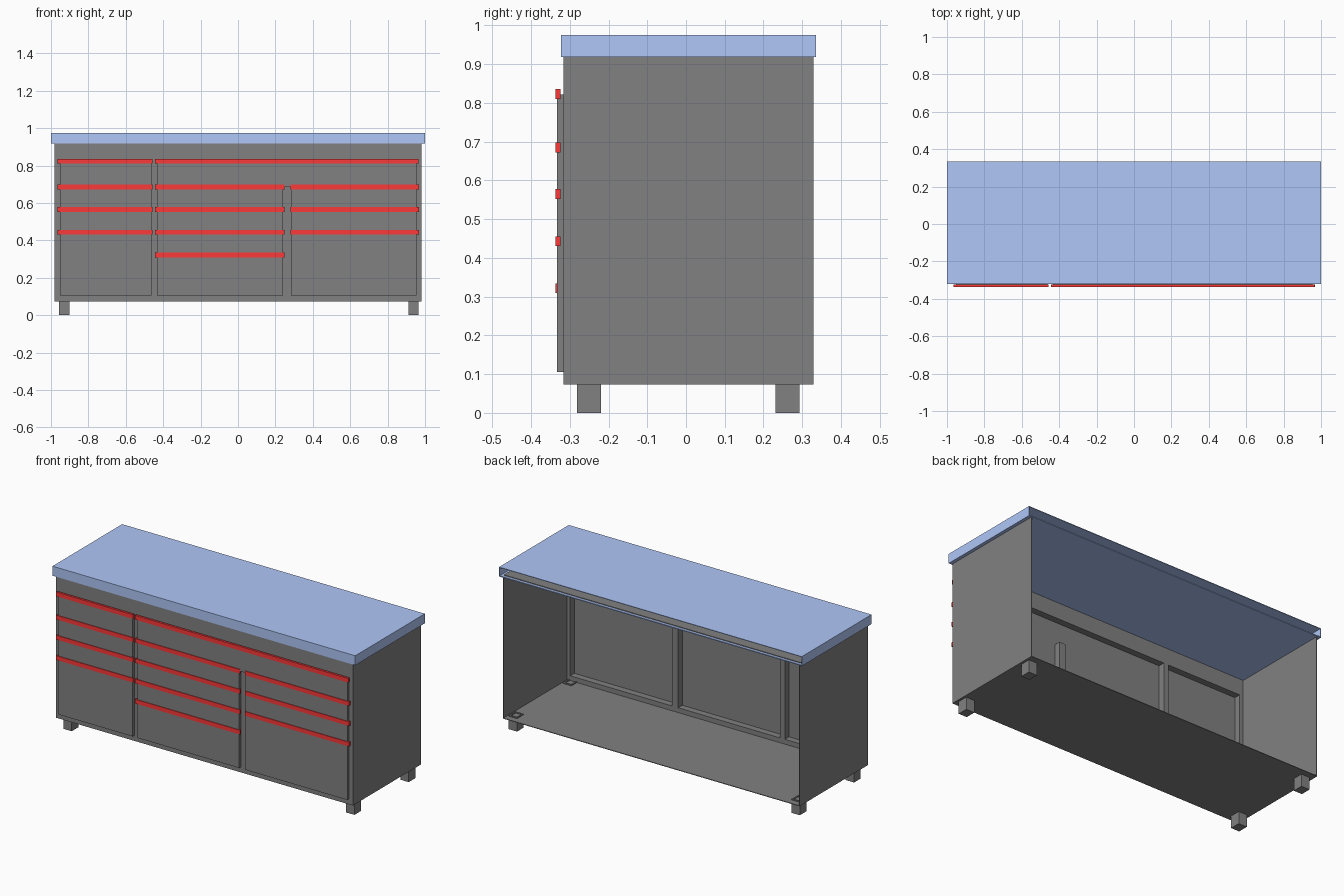
import bpy, bmesh

if "Cube" in bpy.data.objects:
    bpy.data.objects.remove(bpy.data.objects["Cube"])


def material(name, rgb):
    m = bpy.data.materials.new(name)
    m.diffuse_color = (*rgb, 1)
    m.use_nodes = True
    m.node_tree.nodes["Principled BSDF"].inputs["Base Color"].default_value = m.diffuse_color
    return m


BLUE = material("worktop_blue", (0.43, 0.57, 0.94))
RED = material("handle_red", (0.98, 0.04, 0.04))
GREY = material("cabinet_grey", (0.22, 0.22, 0.22))


def finish(name, bm, mat=GREY):
    bmesh.ops.recalc_face_normals(bm, faces=bm.faces)
    me = bpy.data.meshes.new(name)
    bm.to_mesh(me)
    bm.free()
    me.materials.append(mat)
    ob = bpy.data.objects.new(name, me)
    bpy.context.collection.objects.link(ob)
    return ob


def add_box(bm, x, y, z):
    verts = bmesh.ops.create_cube(bm, size=1)["verts"]
    for v in verts:
        for i, (lo, hi) in enumerate((x, y, z)):
            v.co[i] = lo if v.co[i] < 0 else hi


def boxes(name, parts, mat=GREY):
    bm = bmesh.new()
    for p in parts:
        add_box(bm, *p)
    return finish(name, bm, mat)


T = 0.004                       # sheet thickness
FRONT, BACK = -0.316, 0.329     # cabinet depth
LOW, HIGH = 0.073, 0.919        # cabinet height
INNER = FRONT + 0.045           # back of the front frame

# Cabinet sheets: sides and floor, open at the back
for side, s in (("left", -1), ("right", 1)):
    xs = sorted((s * 0.98, s * (0.98 - T)))
    boxes(f"{side}_side", [(xs, (FRONT, BACK), (LOW, HIGH))])
boxes("floor", [((-0.98 + T, 0.98 - T), (FRONT, BACK), (LOW, LOW + T))])

# Front frame: rails and posts
fy = (FRONT, INNER)
boxes("top_rail", [((-0.976, 0.976), fy, (0.822, HIGH))])
boxes("bottom_rail", [((-0.976, 0.976), fy, (LOW + T, 0.106))])
boxes("left_post", [((-0.976, -0.952), fy, (0.106, 0.822))])
boxes("right_post", [((0.955, 0.976), fy, (0.106, 0.822))])
boxes("long_divider", [((-0.463, -0.432), fy, (0.106, 0.822))])
boxes("short_divider", [((0.241, 0.283), fy, (0.106, 0.685))])

# Drawer fronts, one stack per column and a wide drawer on top
py = (-0.333, FRONT + 0.006)
for name, x, z in (("left", (-0.952, -0.463), (0.106, 0.822)),
                   ("middle", (-0.432, 0.241), (0.106, 0.685)),
                   ("right", (0.283, 0.955), (0.106, 0.685)),
                   ("wide", (-0.432, 0.955), (0.685, 0.822))):
    boxes(f"{name}_drawer_front", [(x, py, z)])

# Handle strips
ROWS = (0.823, 0.685, 0.565, 0.443, 0.322)
for name, x, rows in (("left", (-0.965, -0.457), ROWS[:4]),
                      ("wide", (-0.445, 0.965), ROWS[:1]),
                      ("middle", (-0.445, 0.248), ROWS[1:]),
                      ("right", (0.281, 0.969), ROWS[1:4])):
    for i, z in enumerate(rows):
        boxes(f"{name}_handle_{i + 1}",
              [(x, (-0.337, -0.324), (z - 0.0125, z + 0.0125))], RED)

# Worktop: folded sheet with a slot open along the back, and its grey liner
wx, wy, wz = (-1, 1), (-0.322, 0.335), (0.918, 0.975)
boxes("worktop", [
    (wx, wy, (wz[1] - T, wz[1])),
    (wx, wy, (wz[0], wz[0] + 0.006)),
    (wx, (wy[0], wy[0] + T), wz),
    ((-1, -1 + T), wy, wz),
    ((1 - T, 1), wy, wz)], BLUE)
boxes("worktop_liner", [((-0.98, 0.98), (FRONT, BACK - 0.01), (0.924, 0.928))])

# Feet: square tubes that show through the floor
for side, x in (("left", (-0.957, -0.902)), ("right", (0.911, 0.966))):
    for row, y in (("front", (-0.281, -0.219)), ("back", (0.231, 0.293))):
        bm = bmesh.new()
        add_box(bm, x, y, (0, 0.083))
        top = max(bm.faces, key=lambda f: f.calc_center_median().z)
        bmesh.ops.inset_region(bm, faces=[top], thickness=0.012, depth=0)
        hole = bmesh.ops.extrude_face_region(bm, geom=[top])
        bmesh.ops.delete(bm, geom=[top], context="FACES_ONLY")
        for v in hole["geom"]:
            if isinstance(v, bmesh.types.BMVert):
                v.co.z = LOW + T + 0.001
        finish(f"{row}_{side}_foot", bm)
